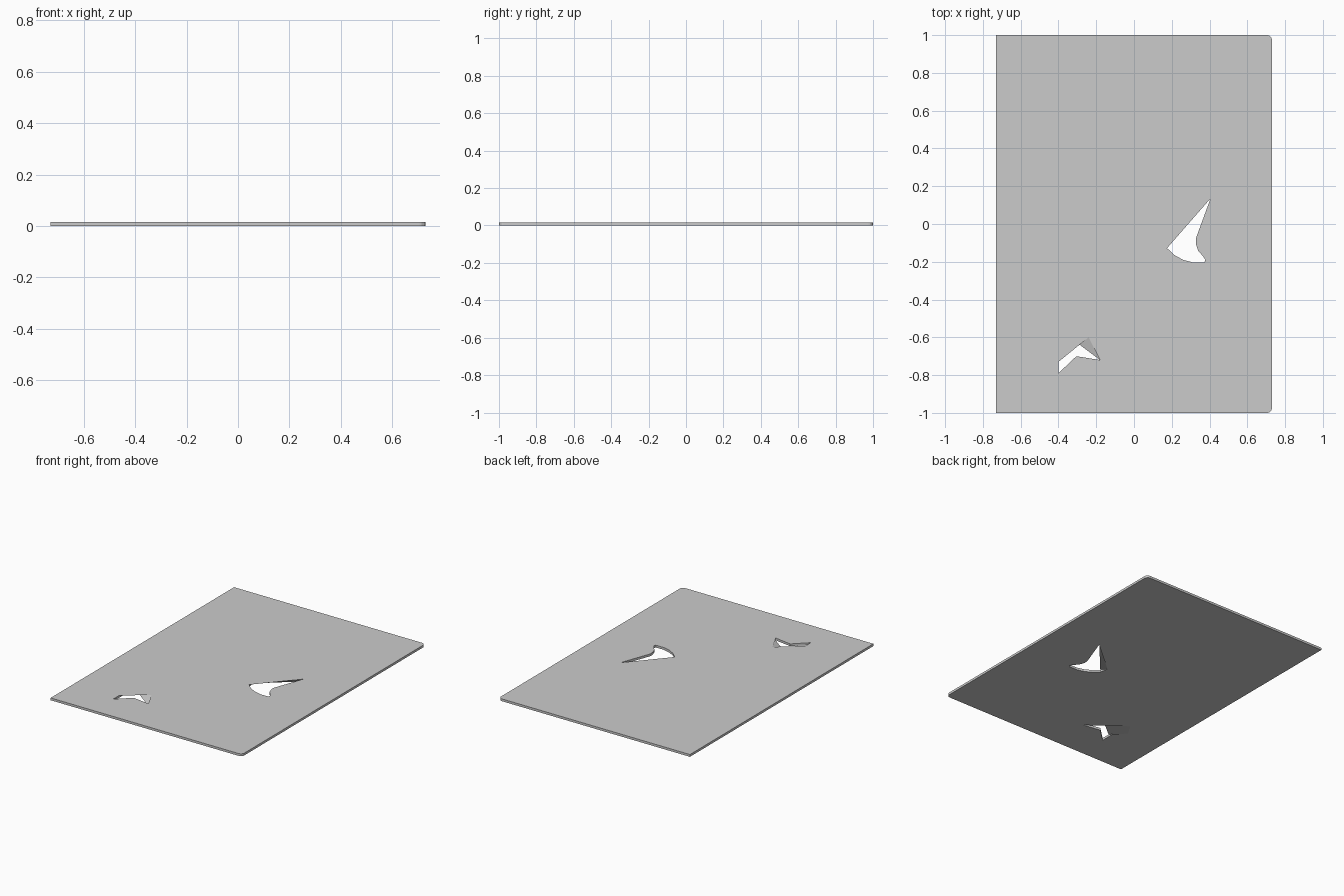
import bpy, bmesh, math

if "Cube" in bpy.data.objects:
    bpy.data.objects.remove(bpy.data.objects["Cube"])

T = 0.016            # plate thickness
HX, HY, R = 0.73, 1.0, 0.025


def arc(cx, cy, a0, n=4):
    return [(cx + R * math.cos(math.radians(a0 + 90 * i / n)),
             cy + R * math.sin(math.radians(a0 + 90 * i / n))) for i in range(n + 1)]


# plate outline: square left corners, slightly rounded right corners
outline = [(-HX, HY), (-HX, -HY)] + arc(HX - R, -HY + R, -90) + arc(HX - R, HY - R, 0)

# fin-shaped opening; its lower rim is a little wider on the left
fin = [(.175, -.128), (.215, -.165), (.26, -.19), (.31, -.203), (.372, -.203),
       (.378, -.19), (.365, -.17), (.34, -.142), (.327, -.105), (.328, -.075), (.405, .135)]
fin_low = fin + [(.163, -.071)]
fin_map = [(i, i) for i in range(11)] + [(0, 11)]

# bent opening; the lower rim forks off in another direction than the upper one
bent = [(-.40, -.79), (-.40, -.73), (-.24, -.60), (-.18, -.72), (-.305, -.70)]
bent_low = [(-.40, -.79), (-.40, -.685), (-.47, -.62), (-.42, -.54), (-.18, -.72), (-.305, -.70)]
bent_map = [(0, 0), (1, 1), (1, 2), (2, 3), (3, 4), (4, 5)]

same = [(i, i) for i in range(len(outline))]
loops = [(outline, outline, same), (fin, fin_low, fin_map), (bent, bent_low, bent_map)]

bm = bmesh.new()


def ring(points, z):
    vs = [bm.verts.new((x, y, z)) for x, y in points]
    es = [bm.edges.new((vs[i], vs[(i + 1) % len(vs)])) for i in range(len(vs))]
    return vs, es


rings = [(ring(t, T), ring(b, 0), m) for t, b, m in loops]

# top and bottom sheets with their openings
for k, nz in ((0, 1), (1, -1)):
    bmesh.ops.triangle_fill(bm, use_beauty=True, use_dissolve=False,
                            edges=[e for r in rings for e in r[k][1]], normal=(0, 0, nz))

# walls joining upper and lower rims
for (tv, _), (bv, _), pairs in rings:
    for i, (a, b) in enumerate(pairs):
        c, d = pairs[(i + 1) % len(pairs)]
        face = []
        for v in (tv[a], bv[b], bv[d], tv[c]):
            if v not in face:
                face.append(v)
        bm.faces.new(face)

bmesh.ops.recalc_face_normals(bm, faces=bm.faces[:])
me = bpy.data.meshes.new("plate")
bm.to_mesh(me)
bm.free()
bpy.context.collection.objects.link(bpy.data.objects.new("plate", me))
